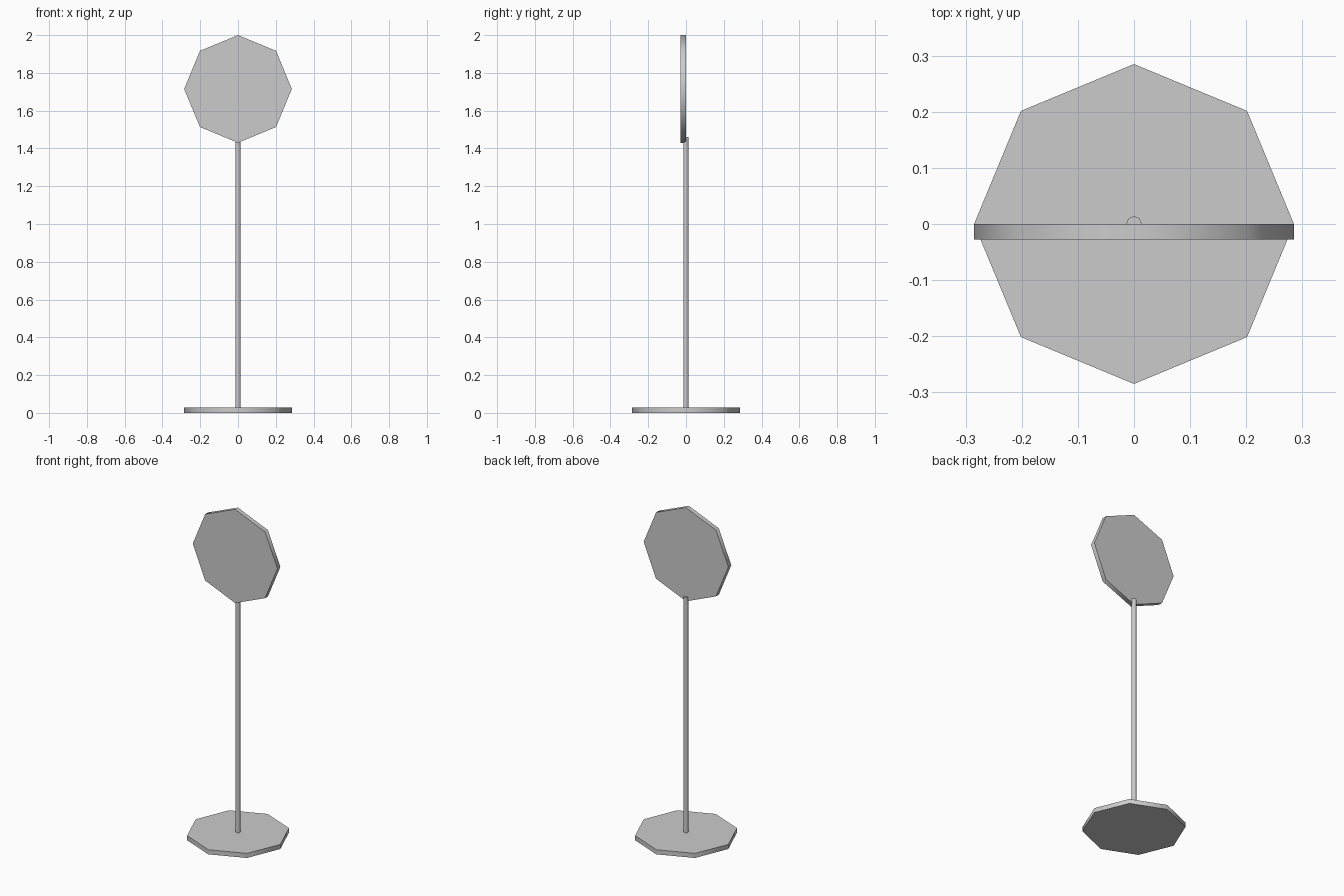
import bpy
from math import radians

if "Cube" in bpy.data.objects:
    bpy.data.objects.remove(bpy.data.objects["Cube"])

SIDES = 8
PLATE_R = 0.285
PLATE_T = 0.028
POLE_R = 0.014
POLE_TOP = 1.46


def prism(name, radius, depth, location, tilt=0.0):
    """Eight-sided cylinder with smooth sides and sharp rims."""
    bpy.ops.mesh.primitive_cylinder_add(
        vertices=SIDES, radius=radius, depth=depth,
        location=location, rotation=(tilt, 0, 0))
    obj = bpy.context.object
    obj.name = name
    bpy.ops.object.transform_apply(location=False, rotation=True, scale=False)
    bpy.ops.object.shade_smooth_by_angle(angle=radians(60))
    return obj


# Base plate on the ground
prism("base_plate", PLATE_R, PLATE_T, (0, 0, PLATE_T / 2))

# Pole, standing on the base and overlapping the sign's lower corner
prism("pole", POLE_R, POLE_TOP - PLATE_T, (0, 0, (POLE_TOP + PLATE_T) / 2))

# Sign panel, upright, its back face on the pole's centre line
prism("sign_panel", PLATE_R, PLATE_T, (0, -PLATE_T / 2, 2 - PLATE_R), radians(90))
